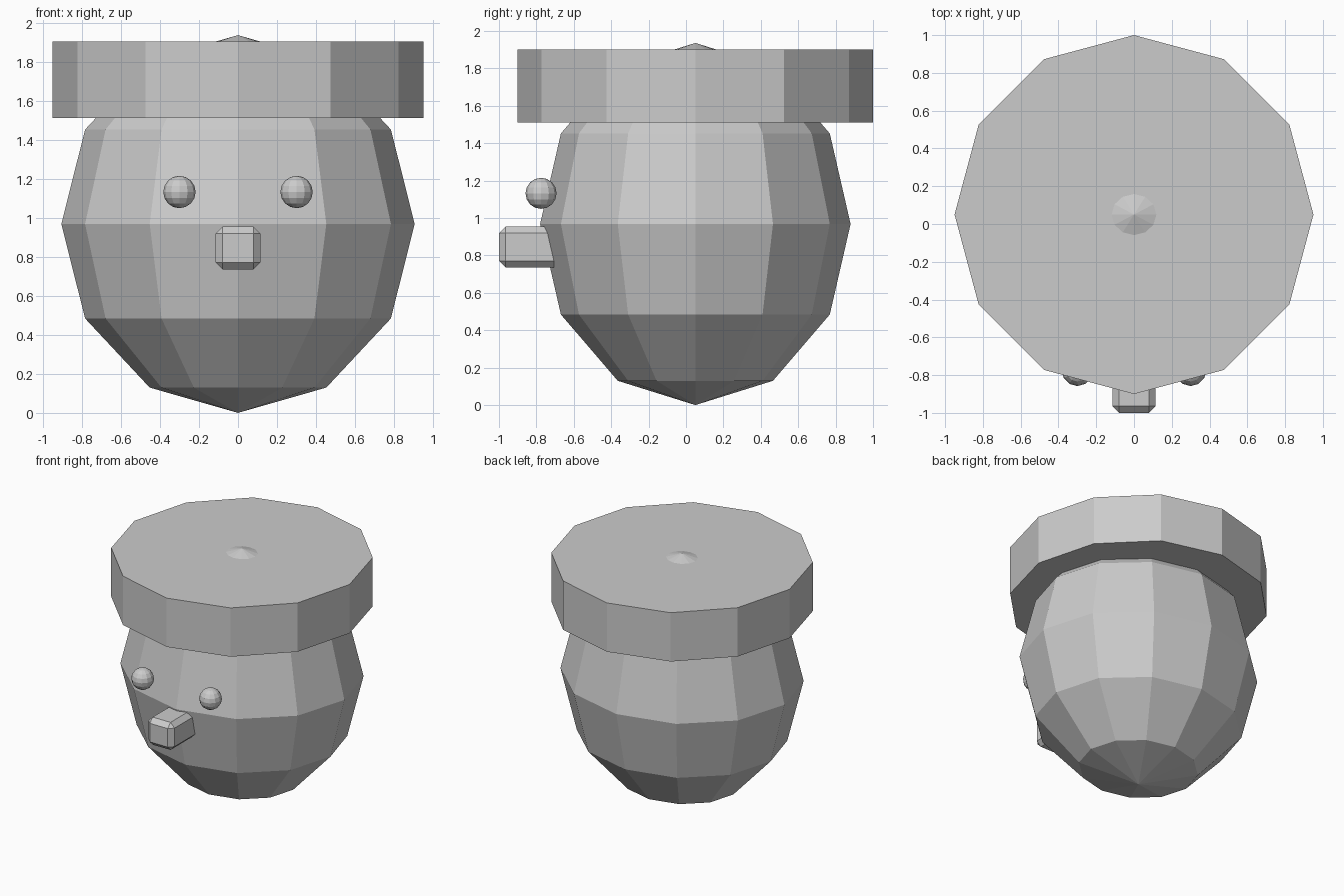
import bpy

if "Cube" in bpy.data.objects:
    bpy.data.objects.remove(bpy.data.objects["Cube"])


def ball(name, loc, scale, segments, rings):
    bpy.ops.mesh.primitive_uv_sphere_add(segments=segments, ring_count=rings, radius=1, location=loc)
    ob = bpy.context.object
    ob.name = name
    ob.scale = scale
    return ob


# Faceted egg-shaped head; its top pole pokes through the hat
ball("head", (0, 0.05, 0.968), (0.905, 0.83, 0.968), 12, 6)

# Flat twelve-sided hat
bpy.ops.mesh.primitive_cylinder_add(vertices=12, radius=0.95, depth=0.39, location=(0, 0.05, 1.707))
bpy.context.object.name = "hat"

# Pair of eyes
for side, label in ((-1, "right"), (1, "left")):
    ball("eye_" + label, (side * 0.30, -0.775, 1.132), (0.083,) * 3, 12, 8)

# Chamfered block nose
bpy.ops.mesh.primitive_cube_add(size=1, location=(0, -0.83, 0.845))
nose = bpy.context.object
nose.name = "nose"
nose.scale = (0.23, 0.34, 0.22)
bpy.ops.object.transform_apply(location=False, rotation=False, scale=True)
bevel = nose.modifiers.new("chamfer", 'BEVEL')
bevel.width = 0.036
bevel.segments = 1
